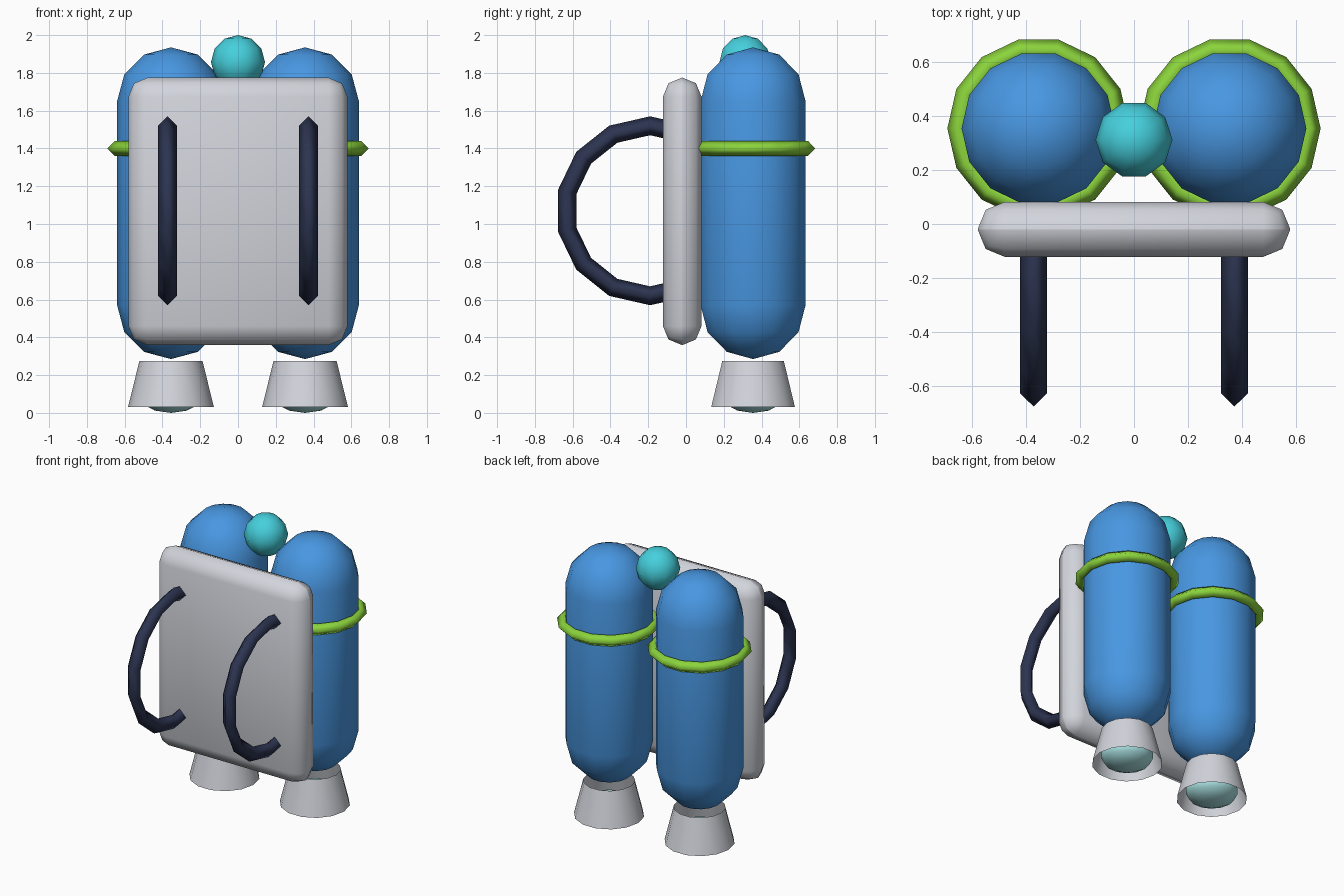
import bpy, bmesh, math
from mathutils import Matrix, Vector

cube = bpy.data.objects.get("Cube")
if cube:
    bpy.data.objects.remove(cube, do_unlink=True)

SIDES = 14
TANK_X, TANK_Y = 0.355, 0.355


def material(name, rgb):
    m = bpy.data.materials.new(name)
    m.use_nodes = True
    m.diffuse_color = (*rgb, 1)
    m.node_tree.nodes["Principled BSDF"].inputs["Base Color"].default_value = (*rgb, 1)
    return m


blue = material("tank blue", (0.065, 0.31, 0.76))
grey = material("light grey", (0.64, 0.66, 0.71))
green = material("lime green", (0.26, 0.66, 0.045))
teal = material("bright teal", (0.06, 0.63, 0.72))
navy = material("dark navy", (0.025, 0.034, 0.08))
glow = material("pale teal", (0.40, 0.76, 0.77))


def add_object(name, bm, mat, location):
    bmesh.ops.recalc_face_normals(bm, faces=bm.faces)
    mesh = bpy.data.meshes.new(name)
    bm.to_mesh(mesh)
    bm.free()
    for p in mesh.polygons:
        p.use_smooth = True
    mesh.materials.append(mat)
    obj = bpy.data.objects.new(name, mesh)
    obj.location = location
    bpy.context.collection.objects.link(obj)
    return obj


def lathe(profile, sides=SIDES, closed=False):
    """Revolve (radius, height) points around z."""
    bm = bmesh.new()
    verts = [bm.verts.new((r, 0, z)) for r, z in profile]
    pairs = list(zip(verts, verts[1:] + verts[:1]))
    if not closed:
        pairs.pop()
    edges = [bm.edges.new(p) for p in pairs]
    bmesh.ops.spin(bm, geom=verts + edges, cent=(0, 0, 0), axis=(0, 0, 1),
                   angle=math.tau, steps=sides, use_duplicate=False)
    bmesh.ops.remove_doubles(bm, verts=bm.verts, dist=0.0005)
    return bm


def torus(major, minor, minor_sides=4):
    ring = [math.tau * i / minor_sides for i in range(minor_sides)]
    return lathe([(major + minor * math.cos(a), minor * math.sin(a)) for a in ring],
                 closed=True)


def ball(radius, height, sides, rings=6):
    arc = [math.pi * i / rings for i in range(rings + 1)]
    return lathe([(radius * math.sin(a), height * math.cos(a)) for a in arc], sides)


def capsule(radius, half_body, steps=3):
    arc = [math.pi / 2 * i / steps for i in range(steps + 1)]
    top = [(radius * math.sin(a), half_body + radius * math.cos(a)) for a in arc]
    return lathe(top + [(r, -z) for r, z in reversed(top)])


# Back panel with rounded edges
bm = bmesh.new()
bmesh.ops.create_cube(bm, size=1, matrix=Matrix.Diagonal((1.16, 0.204, 1.415, 1)))
bmesh.ops.bevel(bm, geom=bm.edges[:], offset=0.1, segments=2, profile=0.5,
                affect='EDGES', clamp_overlap=True)
add_object("back_panel", bm, grey, (0, -0.02, 1.067))

# Tank, band, nozzle, glow and shoulder strap on each side
for side, s in (("left", 1), ("right", -1)):
    x = s * TANK_X
    add_object(side + "_tank", capsule(0.285, 0.54), blue, (x, TANK_Y, 1.11))
    add_object(side + "_band", torus(0.298, 0.04), green, (x, TANK_Y, 1.4))
    add_object(side + "_nozzle", lathe([(0.167, 0.275), (0.2275, 0.03)]), grey, (x, TANK_Y, 0))
    add_object(side + "_nozzle_glow", ball(0.17, 0.09, SIDES), glow, (x, TANK_Y, 0.09))
    # The far half of the strap loop is hidden inside the tank
    strap = torus(0.45, 0.05)
    strap.transform(Matrix.Rotation(math.pi / 2, 4, 'Y'))
    strap.normal_update()
    add_object(side + "_strap", strap, navy, (s * 0.373, -0.19, 1.07))

# Valve ball between the tanks
add_object("valve_ball", ball(0.143, 0.143, 10), teal, (0, 0.313, 1.857))
